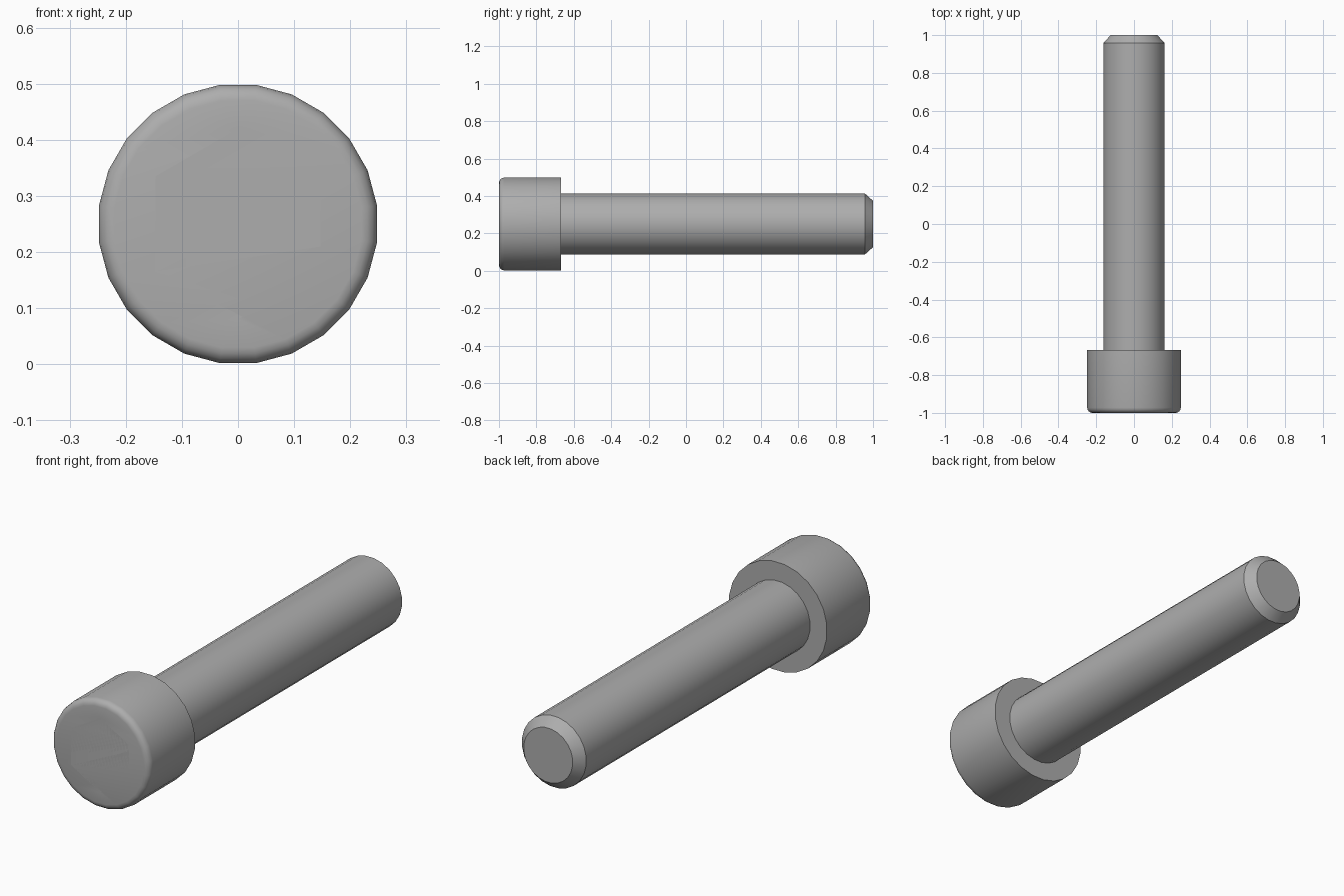
import bpy
import bmesh
from math import sin, cos, pi, radians

AXIS_Z = 0.25
SIDES = 24

cube = bpy.data.objects.get("Cube")
if cube:
    bpy.data.objects.remove(cube, do_unlink=True)

steel = bpy.data.materials.new("grey steel")
steel.use_nodes = True
steel.diffuse_color = (0.42, 0.42, 0.42, 1)
steel.node_tree.nodes["Principled BSDF"].inputs["Base Color"].default_value = (0.42, 0.42, 0.42, 1)


def ring(bm, radius, y, sides):
    """Closed loop of edges around the screw axis."""
    shift = pi / 2 + (pi / sides if sides == SIDES else 0)
    verts = [bm.verts.new((radius * cos(shift + 2 * pi * i / sides), y,
                           AXIS_Z + radius * sin(shift + 2 * pi * i / sides)))
             for i in range(sides)]
    return [bm.edges.new((verts[i - 1], verts[i])) for i in range(sides)]


def loft(name, rings):
    """Skin a list of (radius, y, sides) rings and cap both ends."""
    bm = bmesh.new()
    loops = [ring(bm, *r) for r in rings]
    for a, b in zip(loops, loops[1:]):
        bmesh.ops.bridge_loops(bm, edges=a + b)
    for end in (loops[0], loops[-1]):
        bmesh.ops.contextual_create(bm, geom=end)
    bmesh.ops.recalc_face_normals(bm, faces=bm.faces)
    mesh = bpy.data.meshes.new(name)
    bm.to_mesh(mesh)
    bm.free()
    mesh.materials.append(steel)
    obj = bpy.data.objects.new(name, mesh)
    bpy.context.collection.objects.link(obj)
    bpy.ops.object.select_all(action='DESELECT')
    obj.select_set(True)
    bpy.context.view_layer.objects.active = obj
    bpy.ops.object.shade_smooth_by_angle(angle=radians(32))


# Head: hexagonal socket, flat face, rounded rim, straight wall
SOCKET, HEAD, ROUND = 0.17, 0.25, 0.028
rim = [(HEAD - ROUND + ROUND * sin(t), -1 + ROUND - ROUND * cos(t), SIDES)
       for t in (i * pi / 8 for i in range(5))]
loft("screw_head", [(SOCKET, -0.75, 6), (SOCKET, -1, 6)] + rim
     + [(HEAD, -0.667, SIDES)])

# Shank with a chamfered tip
loft("shank", [(0.164, -0.68, SIDES), (0.164, 0.957, SIDES), (0.125, 1, SIDES)])
